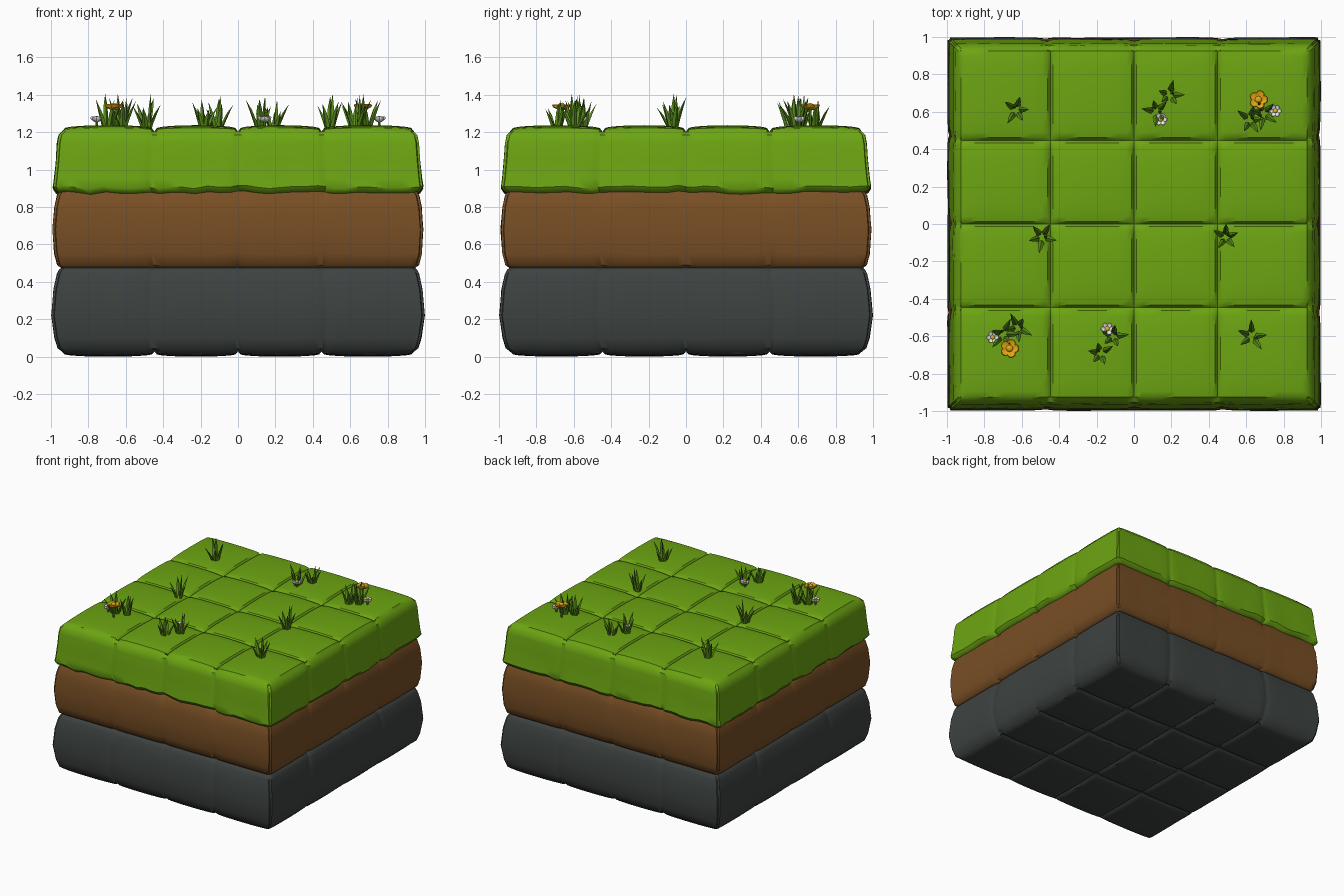
import bpy, bmesh, math, random
from mathutils import Vector, noise

if "Cube" in bpy.data.objects:
    bpy.data.objects.remove(bpy.data.objects["Cube"])

random.seed(4)


def material(name, rgb):
    m = bpy.data.materials.new(name)
    m.diffuse_color = (*rgb, 1)
    m.use_nodes = True
    m.node_tree.nodes["Principled BSDF"].inputs["Base Color"].default_value = m.diffuse_color
    return m


TURF = material("turf green", (0.15, 0.375, 0.006))
BLADE = material("blade green", (0.10, 0.27, 0.010))
SOIL = material("soil brown", (0.19, 0.078, 0.018))
STONE = material("stone grey", (0.047, 0.056, 0.052))
ORANGE = material("petal orange", (0.85, 0.42, 0.008))
WHITE = material("petal white", (0.80, 0.80, 0.80))
YELLOW = material("flower centre yellow", (0.85, 0.50, 0.02))

TILES = [-1, -0.475, 0, 0.475, 1]
FRACTIONS = [0.03, 0.09, 0.2, 0.35, 0.5, 0.65, 0.8, 0.91, 0.97, 1]
CUTS = [a + (b - a) * f for a, b in zip(TILES, TILES[1:]) for f in FRACTIONS][:-1]


def finish(bm, name, mats, angle=40):
    bmesh.ops.recalc_face_normals(bm, faces=bm.faces)
    me = bpy.data.meshes.new(name)
    bm.to_mesh(me)
    bm.free()
    for m in mats:
        me.materials.append(m)
    ob = bpy.data.objects.new(name, me)
    bpy.context.collection.objects.link(ob)
    bpy.ops.object.select_all(action='DESELECT')
    ob.select_set(True)
    bpy.context.view_layer.objects.active = ob
    bpy.ops.object.shade_smooth_by_angle(angle=math.radians(angle))
    return ob


def cushion(t):
    """0 at tile borders, 1 in the tile middle."""
    for a, b in zip(TILES, TILES[1:]):
        if a <= t <= b:
            p = (t - a) / (b - a)
            return max(0, 4 * p * (1 - p))
    return 0


def dent(t, seams=(-0.475, 0, 0.475)):
    return max(math.exp(-abs(t - s) / 0.02) for s in seams)


def half_width(profile, z):
    for (za, wa), (zb, wb) in zip(profile, profile[1:]):
        if z <= zb + 1e-5:
            return wa + (wb - wa) * (z - za) / (zb - za)
    return profile[-1][1]


def layer(name, profile, mat, top_drop, low_drop, groove, seams, ragged=0):
    z0, z1 = profile[0][0], profile[-1][0]
    bm = bmesh.new()
    bmesh.ops.create_cube(bm, size=2)
    for v in bm.verts:
        v.co.z = z1 if v.co.z > 0 else z0
    planes = [((c, 0, 0), (1, 0, 0)) for c in CUTS] + [((0, c, 0), (0, 1, 0)) for c in CUTS]
    planes += [((0, 0, z), (0, 0, 1)) for z, _ in profile[1:-1]]
    for co, no in planes:
        bmesh.ops.bisect_plane(bm, geom=bm.verts[:] + bm.edges[:] + bm.faces[:],
                               plane_co=co, plane_no=no)
    for v in bm.verts:
        x, y, z = v.co
        w = half_width(profile, z)
        side_x, side_y = abs(x) > 0.999, abs(y) > 0.999
        is_top, is_low = z > z1 - 1e-4, z < z0 + 1e-4
        wx = wy = w
        # grooves on the sides, deeper notches at the rims
        end = min(z - z0, z1 - z)
        notch = 0.02 * max(0, 1 - end / 0.05)
        if side_x:
            wx -= groove * dent(y, seams) + notch * dent(y) - 0.004 * noise.noise(v.co * 5)
        if side_y:
            wy -= groove * dent(x, seams) + notch * dent(x) - 0.004 * noise.noise(v.co * 5)
        if side_x and side_y:
            wx, wy = wx - 0.012, wy - 0.012
        # padded tiles on the caps
        pad = 1 - (cushion(x) * cushion(y)) ** 0.25
        if is_top:
            z -= top_drop * pad
        elif is_low:
            z += low_drop * pad
        if ragged and z < z0 + 0.04:
            z += ragged * noise.noise(Vector((x * 9, y * 9, 0.3)))
        v.co = (x * wx, y * wy, z)
    return finish(bm, name, [mat])


# the three slabs
layer("stone_layer", [(0, .94), (.045, .962), (.10, .98), (.22, .997), (.36, .985),
                      (.44, .967), (.465, .955), (.50, .935)],
      STONE, 0.02, 0.028, 0.008, (-0.475, 0.475))
layer("soil_layer", [(.465, .945), (.49, .965), (.55, .981), (.68, .99), (.80, .98),
                     (.86, .967), (.90, .95)],
      SOIL, 0.01, 0.01, 0.0, (0,))
layer("turf_layer", [(.872, .95), (.882, .973), (.905, .988), (.95, .982), (1.05, .972),
                     (1.14, .966), (1.185, .957), (1.237, .94)],
      TURF, 0.035, 0.0, 0.006, (-0.475, 0, 0.475), 0.018)


def blade(bm, base, direction, reach, height, width):
    """Tapered leaf with a raised keel that leans outwards."""
    d = Vector((math.cos(direction), math.sin(direction), 0))
    s = Vector((-d.y, d.x, 0))
    rings = []
    for t, wide in ((0, .7), (.35, 1), (.7, .75)):
        c = base + d * (0.015 + reach * t ** 1.5) + Vector((0, 0, height * t))
        h = width * wide / 2
        rings.append([bm.verts.new(p) for p in (c + s * h, c - d * h * .6, c - s * h, c + d * h * .6)])
    tip = bm.verts.new(base + d * (0.015 + reach) + Vector((0, 0, height)))
    for a, b in zip(rings, rings[1:]):
        for i in range(4):
            j = (i + 1) % 4
            bm.faces.new((a[i], a[j], b[j], b[i]))
    for i in range(4):
        bm.faces.new((rings[-1][i], rings[-1][(i + 1) % 4], tip))


# grass tufts: x, y, size
TUFTS = [(-.63, .61, 1), (.63, -.60, 1), (-.49, -.07, 1), (.49, -.07, 1),
         (.12, .60, .95), (.19, .69, .85), (-.11, -.60, .95), (-.18, -.69, .85),
         (.62, .555, .9), (.69, .59, 1), (-.62, -.555, .9), (-.70, -.59, 1)]
for n, (x, y, size) in enumerate(TUFTS):
    bm = bmesh.new()
    start = random.uniform(0, 6.28)
    for i in range(5):
        blade(bm, Vector((x, y, 1.19)), start + i * 1.257 + random.uniform(-.25, .25),
              random.uniform(.045, .08) * size, random.uniform(.14, .20) * size, .032)
    blade(bm, Vector((x, y, 1.19)), start + .6, .01, .215 * size, .03)
    finish(bm, f"grass_tuft_{n + 1}", [BLADE], 30)


def flower(name, x, y, z, radius, petals, colour, heart):
    bm = bmesh.new()
    # stem
    bmesh.ops.create_cone(bm, cap_ends=True, segments=6, radius1=.008, radius2=.007, depth=z - 1.19)
    bmesh.ops.translate(bm, verts=bm.verts, vec=(x, y, (z + 1.19) / 2 - .005))
    # lobed petal head
    count = petals * 6
    rings = []
    for scale, dz in ((.3, -.022), (.92, -.006), (1, .004), (.9, .009), (.35, .0)):
        ring = []
        for i in range(count):
            a = 2 * math.pi * i / count
            r = radius * scale * (.74 + .26 * abs(math.cos(a * petals / 2)) ** .6)
            ring.append(bm.verts.new((x + r * math.cos(a), y + r * math.sin(a), z + dz)))
        rings.append(ring)
    for a, b in zip(rings, rings[1:]):
        for i in range(count):
            j = (i + 1) % count
            bm.faces.new((a[i], a[j], b[j], b[i])).material_index = 1
    for ring in (rings[0], rings[-1]):
        bm.faces.new(ring).material_index = 1
    # domed centre
    old = set(bm.faces)
    dome = bmesh.ops.create_uvsphere(bm, u_segments=10, v_segments=6, radius=radius * .36)["verts"]
    for v in dome:
        v.co = (v.co.x + x, v.co.y + y, v.co.z * .6 + z + .004)
    for f in bm.faces:
        if f not in old:
            f.material_index = 2
    finish(bm, name, [BLADE, colour, heart])


for s in (1, -1):
    side = "back" if s > 0 else "front"
    flower(f"orange_flower_{side}", s * .665, s * .665, 1.34, .052, 5, ORANGE, ORANGE)
    flower(f"white_flower_{side}_outer", s * .755, s * .605, 1.275, .034, 6, WHITE, YELLOW)
    flower(f"white_flower_{side}_inner", s * .143, s * .56, 1.275, .036, 6, WHITE, YELLOW)
